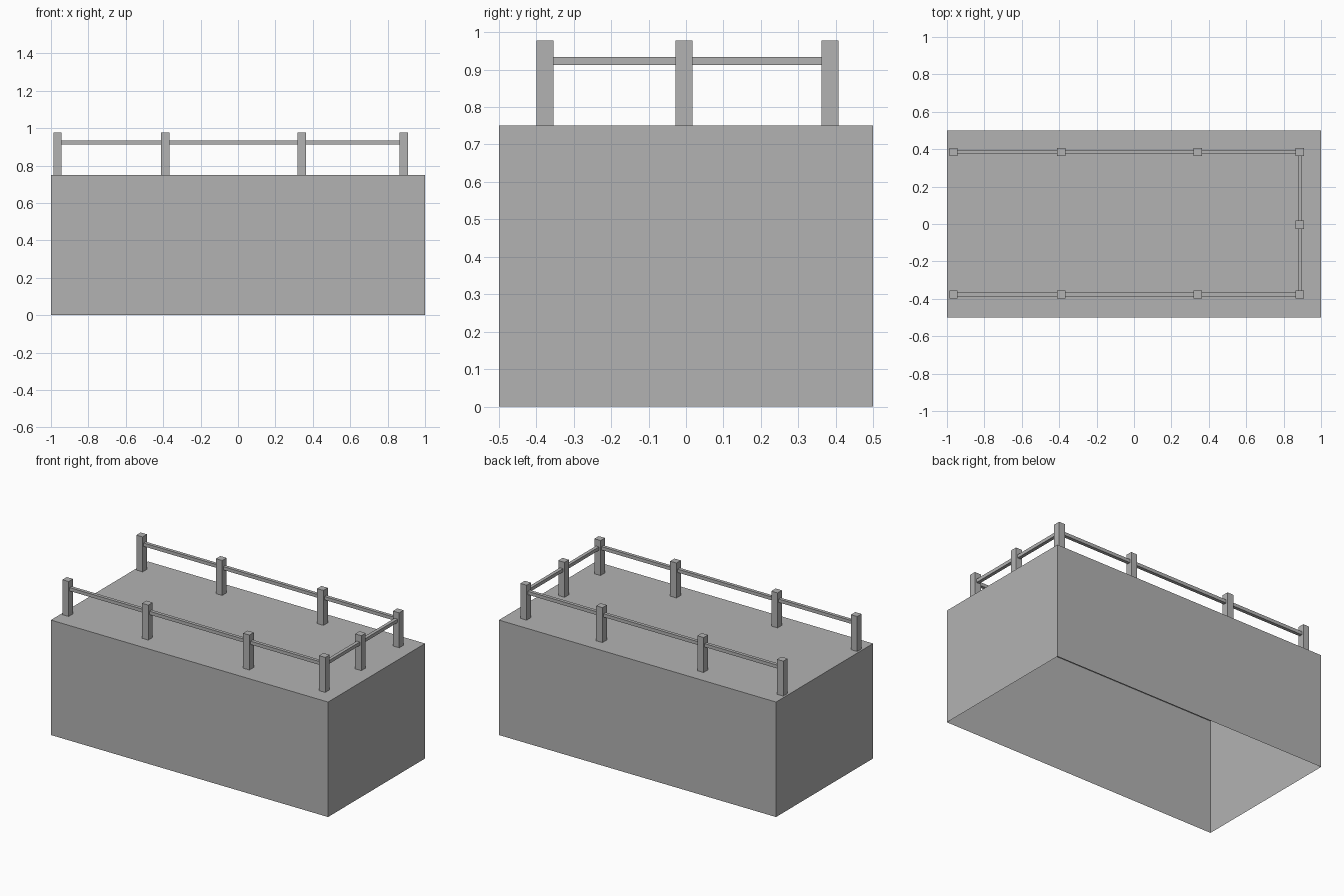
import bpy
import bmesh
from mathutils import Vector

if "Cube" in bpy.data.objects:
    bpy.data.objects.remove(bpy.data.objects["Cube"], do_unlink=True)

GREY = (0.45, 0.45, 0.45, 1.0)
grey = bpy.data.materials.new("plain_grey")
grey.use_nodes = True
grey.diffuse_color = GREY
grey.node_tree.nodes["Principled BSDF"].inputs["Base Color"].default_value = GREY


def box(name, low, high, open_bottom=False):
    """Box between two opposite corners, optionally without its underside."""
    low, high = Vector(low), Vector(high)
    bm = bmesh.new()
    bmesh.ops.create_cube(bm, size=1.0)
    bmesh.ops.scale(bm, vec=high - low, verts=bm.verts)
    bmesh.ops.translate(bm, vec=(low + high) / 2, verts=bm.verts)
    if open_bottom:
        under = [f for f in bm.faces if f.normal.z < -0.5]
        bmesh.ops.delete(bm, geom=under, context="FACES_ONLY")
    mesh = bpy.data.meshes.new(name)
    bm.to_mesh(mesh)
    bm.free()
    mesh.materials.append(grey)
    obj = bpy.data.objects.new(name, mesh)
    bpy.context.collection.objects.link(obj)
    return obj


DECK, POST_TOP = 0.75, 0.978
RAIL_LOW, RAIL_HIGH = 0.912, 0.934
POST_HALF, RAIL_HALF = 0.0225, 0.011
POST_X = (-0.965, -0.39, 0.34, 0.887)
END_X = POST_X[-1]
FRONT_Y, MIDDLE_Y, BACK_Y = -0.377, -0.005, 0.385


def post(name, x, y):
    box(name, (x - POST_HALF, y - POST_HALF, DECK),
        (x + POST_HALF, y + POST_HALF, POST_TOP))


# Hollow platform, open underneath
box("platform", (-1, -0.5, 0), (1, 0.5, DECK), open_bottom=True)

# Long railings along the front and back
for side, y in (("front", FRONT_Y), ("back", BACK_Y)):
    for i, x in enumerate(POST_X):
        post(f"{side}_post_{i + 1}", x, y)
    box(f"{side}_rail", (POST_X[0], y - RAIL_HALF, RAIL_LOW),
        (END_X, y + RAIL_HALF, RAIL_HIGH))

# Short railing across the left end
post("end_post", END_X, MIDDLE_Y)
box("end_rail", (END_X - RAIL_HALF, FRONT_Y, RAIL_LOW),
    (END_X + RAIL_HALF, BACK_Y, RAIL_HIGH))
